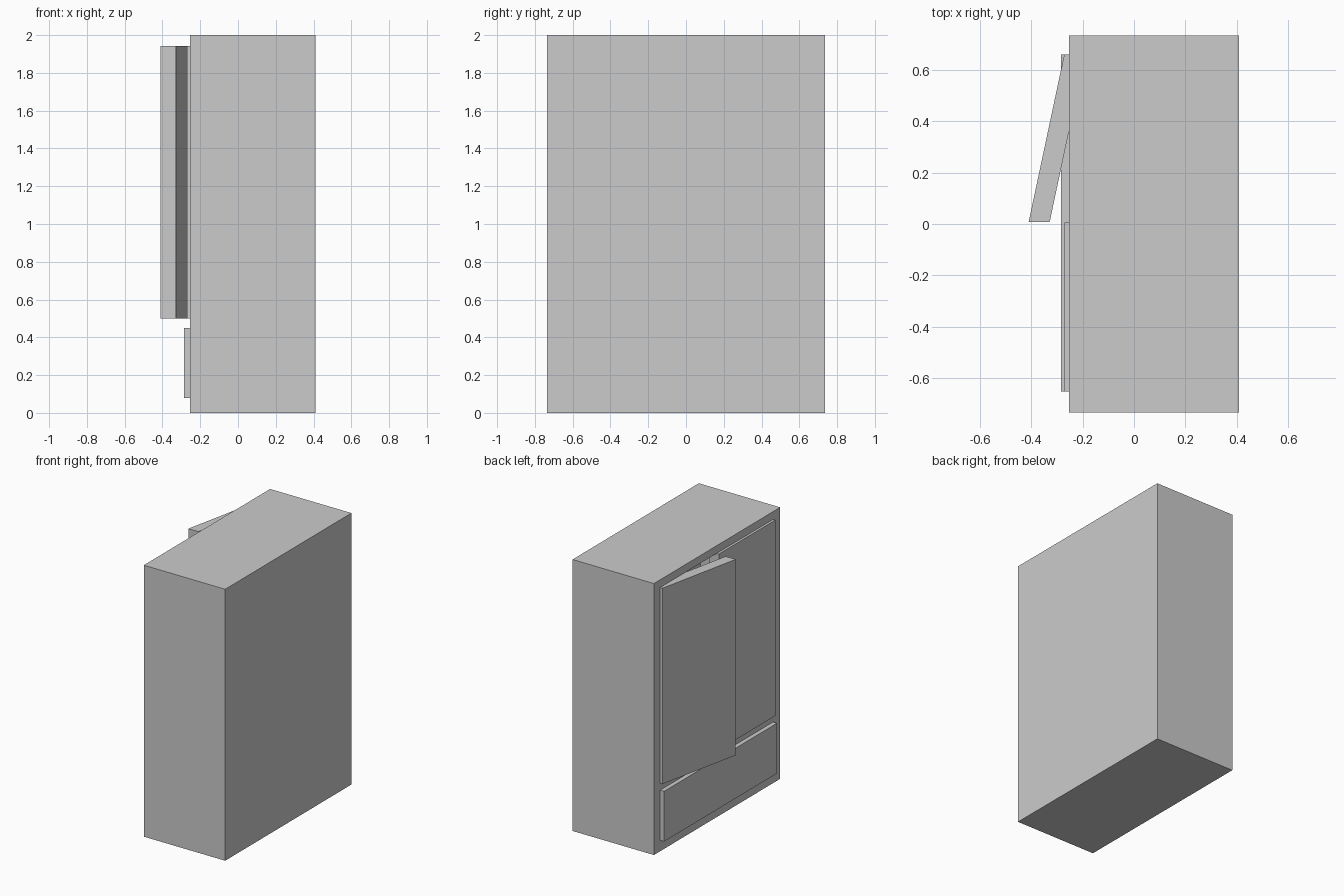
import bpy, bmesh

if "Cube" in bpy.data.objects:
    bpy.data.objects.remove(bpy.data.objects["Cube"])


def prism(name, outline, z0, z1):
    """Extrude an XY outline from z0 to z1."""
    bm = bmesh.new()
    face = bm.faces.new([bm.verts.new((x, y, z0)) for x, y in outline])
    top = bmesh.ops.extrude_face_region(bm, geom=[face])["geom"]
    for v in top:
        if isinstance(v, bmesh.types.BMVert):
            v.co.z = z1
    bmesh.ops.recalc_face_normals(bm, faces=bm.faces)
    mesh = bpy.data.meshes.new(name)
    bm.to_mesh(mesh)
    bm.free()
    obj = bpy.data.objects.new(name, mesh)
    bpy.context.collection.objects.link(obj)
    return obj


def box(name, x0, x1, y0, y1, z0, z1):
    return prism(name, [(x0, y0), (x1, y0), (x1, y1), (x0, y1)], z0, z1)


FRONT = -0.253          # the doors open towards -x
Y0, Y1 = -0.653, 0.662  # opening width
Z0, Z1 = 0.50, 1.943    # opening height
THICK = 0.082

# Cabinet body with a hollow hanging space
body = box("cabinet_body", FRONT, 0.41, -0.735, 0.735, 0, 2)
cutter = box("cavity_cutter", FRONT - 0.1, 0.34, Y0, Y1, Z0, Z1)
cutter.hide_render = True
cutter.hide_viewport = True
cut = body.modifiers.new("cavity", 'BOOLEAN')
cut.operation = 'DIFFERENCE'
cut.solver = 'EXACT'
cut.object = cutter

# Closed door
box("closed_door", -0.271, -0.271 + THICK, Y0, 0.005, Z0, Z1)

# Door standing ajar
prism("ajar_door", [(-0.272, Y1), (-0.411, 0.008),
                    (-0.411 + THICK, 0.008), (-0.272 + THICK, Y1)], Z0, Z1)

# Wide drawer at the bottom
box("drawer_front", -0.285, -0.20, Y0, Y1, 0.08, 0.45)
